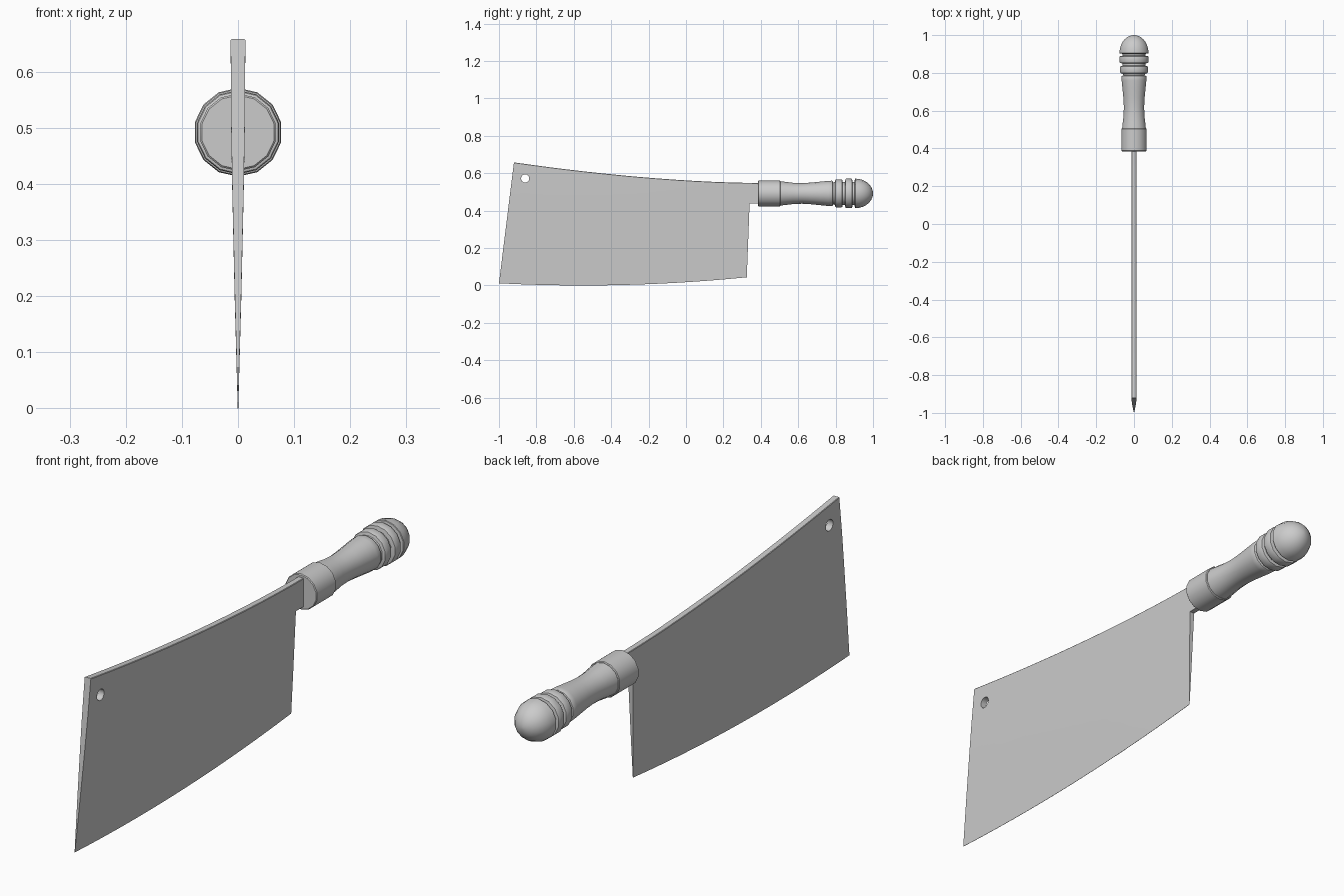
import bpy, bmesh
from math import sin, cos, pi, radians
from mathutils import Vector

if "Cube" in bpy.data.objects:
    bpy.data.objects.remove(bpy.data.objects["Cube"])

AXIS_Z = 0.492          # height of the handle axis
SIDES = 14


def finish(name, bm):
    bmesh.ops.recalc_face_normals(bm, faces=bm.faces)
    mesh = bpy.data.meshes.new(name)
    bm.to_mesh(mesh)
    bm.free()
    obj = bpy.data.objects.new(name, mesh)
    bpy.context.collection.objects.link(obj)
    bpy.ops.object.select_all(action='DESELECT')
    bpy.context.view_layer.objects.active = obj
    obj.select_set(True)
    bpy.ops.object.shade_smooth_by_angle(angle=radians(35))
    return obj


def lathe(name, profile):
    """Turn (y, radius) points around the handle axis, capping both ends."""
    bm = bmesh.new()
    rings = []
    for y, r in profile:
        angles = [2 * pi * (i + 0.5) / SIDES for i in range(SIDES)]
        rings.append([bm.verts.new((r * cos(a), y, AXIS_Z + r * sin(a))) for a in angles])
    for a, b in zip(rings, rings[1:]):
        for i in range(SIDES):
            j = (i + 1) % SIDES
            bm.faces.new((a[i], a[j], b[j], b[i]))
    bm.faces.new(rings[0])
    bm.faces.new(rings[-1])
    return finish(name, bm)


def edge_z(y):
    return 0.057 * (y + 0.55) ** 2


def spine_z(y):
    return 0.548 + 0.11 * (max(0.0, 0.38 - y) / 1.3) ** 1.7


def half_width(h):
    stops = [(0, 0.0005), (0.2, 0.006), (0.4, 0.0105), (0.52, 0.0125), (0.7, 0.0133)]
    h = max(h, 0)
    for (h0, w0), (h1, w1) in zip(stops, stops[1:]):
        if h <= h1:
            return w0 + (w1 - w0) * (h - h0) / (h1 - h0)
    return stops[-1][1]


# Blade: flat outline with hanging hole, then thickened as a wedge
def blade():
    n = 14
    bottom = [(-1 + 1.325 * i / n, edge_z(-1 + 1.325 * i / n)) for i in range(n + 1)]
    tang = [(0.34, 0.437), (0.42, 0.437)]
    top = [(0.42 - 1.34 * i / n, spine_z(0.42 - 1.34 * i / n)) for i in range(n + 1)]
    hole = [(-0.86 + 0.022 * cos(2 * pi * i / 16), 0.572 + 0.022 * sin(2 * pi * i / 16))
            for i in range(16)]

    bm = bmesh.new()
    for loop in (bottom + tang + top, hole):
        vs = [bm.verts.new((0, y, z)) for y, z in loop]
        for a, b in zip(vs, vs[1:] + vs[:1]):
            bm.edges.new((a, b))
    bmesh.ops.triangle_fill(bm, use_beauty=True, edges=bm.edges[:], normal=Vector((1, 0, 0)))
    for z in (0.2, 0.4, 0.52):
        bmesh.ops.bisect_plane(bm, geom=bm.verts[:] + bm.edges[:] + bm.faces[:],
                               plane_co=(0, 0, z), plane_no=(0, 0, 1))

    # Mirror the side across x and join the rims
    faces = bm.faces[:]
    rims = [e for e in bm.edges if len(e.link_faces) == 1]
    twin = {}
    for v in bm.verts[:]:
        w = half_width(v.co.z - edge_z(v.co.y))
        v.co.x = w
        twin[v] = bm.verts.new((-w, v.co.y, v.co.z))
    for f in faces:
        bm.faces.new([twin[v] for v in reversed(f.verts)])
    for e in rims:
        a, b = e.verts
        bm.faces.new((a, b, twin[b], twin[a]))
    bmesh.ops.recalc_face_normals(bm, faces=bm.faces)

    # Softened spine corners
    def on_spine(v):
        return abs(v.co.z - spine_z(v.co.y)) < 1e-4
    spine = [e for e in bm.edges if all(on_spine(v) for v in e.verts)
             and e.verts[0].co.x * e.verts[1].co.x > 0]
    bmesh.ops.bevel(bm, geom=spine, offset=0.002, segments=1, affect='EDGES', profile=0.5)
    finish("blade", bm)


blade()

# Collar where the blade enters the handle
lathe("ferrule", [(0.385, 0.066), (0.388, 0.069), (0.502, 0.069), (0.505, 0.066)])

# Turned handle: waisted grip, two rings and a rounded end
grip = [(0.50, 0.065), (0.53, 0.062), (0.57, 0.057), (0.62, 0.055), (0.67, 0.058),
        (0.72, 0.063), (0.76, 0.067), (0.78, 0.068), (0.784, 0.066), (0.787, 0.058)]
for y0, y1, r in ((0.796, 0.838, 0.075), (0.85, 0.891, 0.079)):
    grip += [(y0, 0.062), (y0 + 0.003, r - 0.002), (y0 + 0.008, r),
             (y1 - 0.008, r), (y1 - 0.003, r - 0.002), (y1, 0.062)]
grip += [(0.901, 0.062), (0.903, 0.077)]
grip += [(0.905 + 0.095 * sin(t), 0.079 * cos(t))
         for t in (pi / 2 * k / 7 for k in range(7))] + [(1.0, 0.004)]
lathe("handle", grip)
